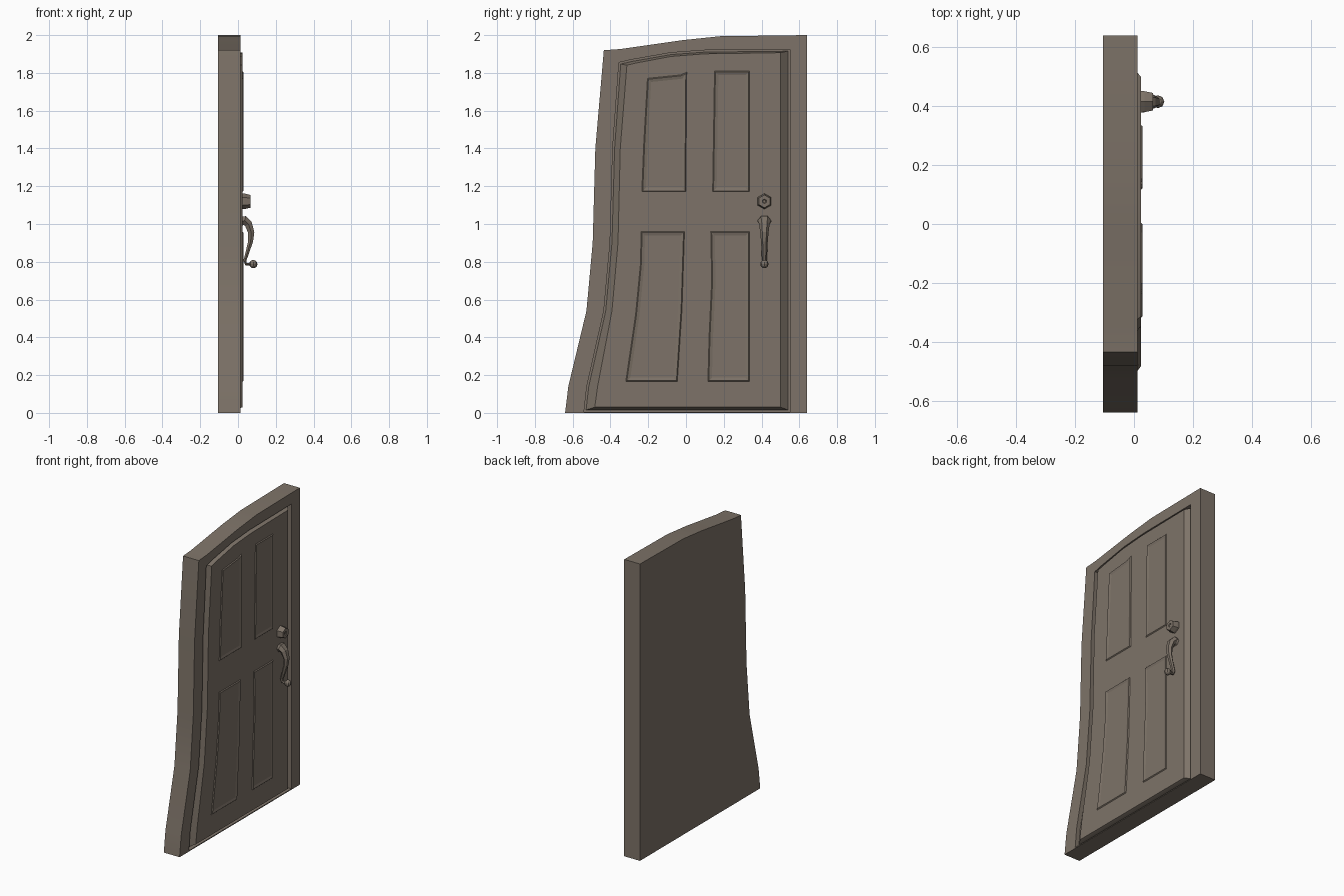
import bpy, bmesh, math
from mathutils import Vector

if "Cube" in bpy.data.objects:
    bpy.data.objects.remove(bpy.data.objects["Cube"])

wood = bpy.data.materials.new("brown_grey")
wood.diffuse_color = (.206, .171, .138, 1)
wood.use_nodes = True
wood.node_tree.nodes["Principled BSDF"].inputs["Base Color"].default_value = wood.diffuse_color


def loft(name, loops):
    """Skin a list of equal-length 3D loops and cap both ends."""
    bm = bmesh.new()
    rings = [[bm.verts.new(p) for p in lp] for lp in loops]
    n = len(rings[0])
    for a, b in zip(rings, rings[1:]):
        for i in range(n):
            j = (i + 1) % n
            bm.faces.new((a[i], a[j], b[j], b[i]))
    bm.faces.new(rings[0])
    bm.faces.new(rings[-1][::-1])
    bmesh.ops.recalc_face_normals(bm, faces=bm.faces)
    me = bpy.data.meshes.new(name)
    bm.to_mesh(me)
    bm.free()
    me.materials.append(wood)
    ob = bpy.data.objects.new(name, me)
    bpy.context.collection.objects.link(ob)
    return ob


def smooth(ob, degrees):
    bpy.ops.object.select_all(action='DESELECT')
    ob.select_set(True)
    bpy.context.view_layer.objects.active = ob
    bpy.ops.object.shade_smooth_by_angle(angle=math.radians(degrees))


def at(x, outline):
    return [(x, y, z) for y, z in outline]


def inset(outline, d):
    """Mitred inward offset of a clockwise (y, z) outline."""
    pts = [Vector(p) for p in outline]
    res = []
    for i, p in enumerate(pts):
        e1 = (p - pts[i - 1]).normalized()
        e2 = (pts[(i + 1) % len(pts)] - p).normalized()
        n1, n2 = Vector((e1.y, -e1.x)), Vector((e2.y, -e2.x))
        res.append(tuple(p + (n1 + n2) * d / (1 + n1.dot(n2))))
    return res


def hexagon(x, y, z, r):
    return [(x, y + r * math.sin(k * math.pi / 3), z + r * math.cos(k * math.pi / 3)) for k in range(6)]


# Warped outlines, clockwise from the lower left
outer = [(-.64, 0), (-.623, .14), (-.527, .54), (-.494, .9), (-.48, 1.4),
         (-.435, 1.92), (-.35, 1.926), (-.02, 1.973), (.18, 1.994), (.64, 2), (.64, 0)]
opening = [(-.54, .006), (-.525, .14), (-.435, .54), (-.402, .9), (-.388, 1.4),
           (-.355, 1.855), (-.29, 1.87), (-.08, 1.907), (.1, 1.92), (.55, 1.925), (.55, .006)]
door_front = [(-.483, .03), (-.468, .14), (-.392, .54), (-.36, .9), (-.348, 1.4),
              (-.313, 1.841), (-.26, 1.853), (-.08, 1.887), (.1, 1.901), (.5, 1.907), (.5, .03)]

# Frame with a recess, and the chamfered door leaf in it
smooth(loft("door_frame", [at(-.105, outer), at(.0125, outer), at(.0125, opening), at(-.015, opening)]), 30)
door_base = inset(opening, .01)
smooth(loft("door_leaf", [at(-.02, door_base), at(-.012, door_base), at(.0235, door_front)]), 25)

# Four panels with raised mouldings
panels = {
    "upper_left_panel": [(-.235, 1.17), (-.225, 1.42), (-.205, 1.772), (-.03, 1.79), (.005, 1.805), (0, 1.17)],
    "upper_right_panel": [(.14, 1.17), (.15, 1.81), (.337, 1.81), (.337, 1.17)],
    "lower_left_panel": [(-.32, .165), (-.268, .52), (-.243, .78), (-.238, .96), (-.007, .96), (-.02, .55), (-.045, .165)],
    "lower_right_panel": [(.115, .165), (.121, .4), (.135, .7), (.13, .96), (.337, .96), (.337, .165)],
}
for name, o in panels.items():
    loft(name, [at(.015, o), at(.0225, o), at(.029, inset(o, .006)), at(.0245, inset(o, .022))])

# Hexagonal lock with a small keyhole dip
loft("lock", [hexagon(.015, .415, 1.12, .042), hexagon(.035, .415, 1.12, .041),
              hexagon(.065, .415, 1.12, .034), hexagon(.065, .415, 1.12, .012),
              hexagon(.06, .415, 1.12, .008)])

# Curved pull handle: x, z, half width, half thickness along a path
path = [(.012, 1.012, .038, .032), (.035, 1.018, .036, .028), (.055, 1.0, .028, .023),
        (.07, .955, .022, .019), (.067, .91, .018, .015), (.05, .85, .015, .011),
        (.036, .805, .013, .009), (.042, .788, .012, .008), (.08, .786, .01, .007)]
rings = []
for i, (x, z, w, t) in enumerate(path):
    a, b = path[max(i - 1, 0)], path[min(i + 1, len(path) - 1)]
    d = Vector((b[0] - a[0], b[1] - a[1])).normalized()
    rings.append([(x - d.y * t * math.sin(k * math.pi / 3), .415 + w * math.cos(k * math.pi / 3),
                   z + d.x * t * math.sin(k * math.pi / 3)) for k in range(6)])
loft("handle", rings)

# Ball at the handle end
bpy.ops.mesh.primitive_uv_sphere_add(segments=8, ring_count=6, radius=.022, location=(.081, .415, .788))
bpy.context.object.name = "handle_ball"
bpy.context.object.data.materials.append(wood)
